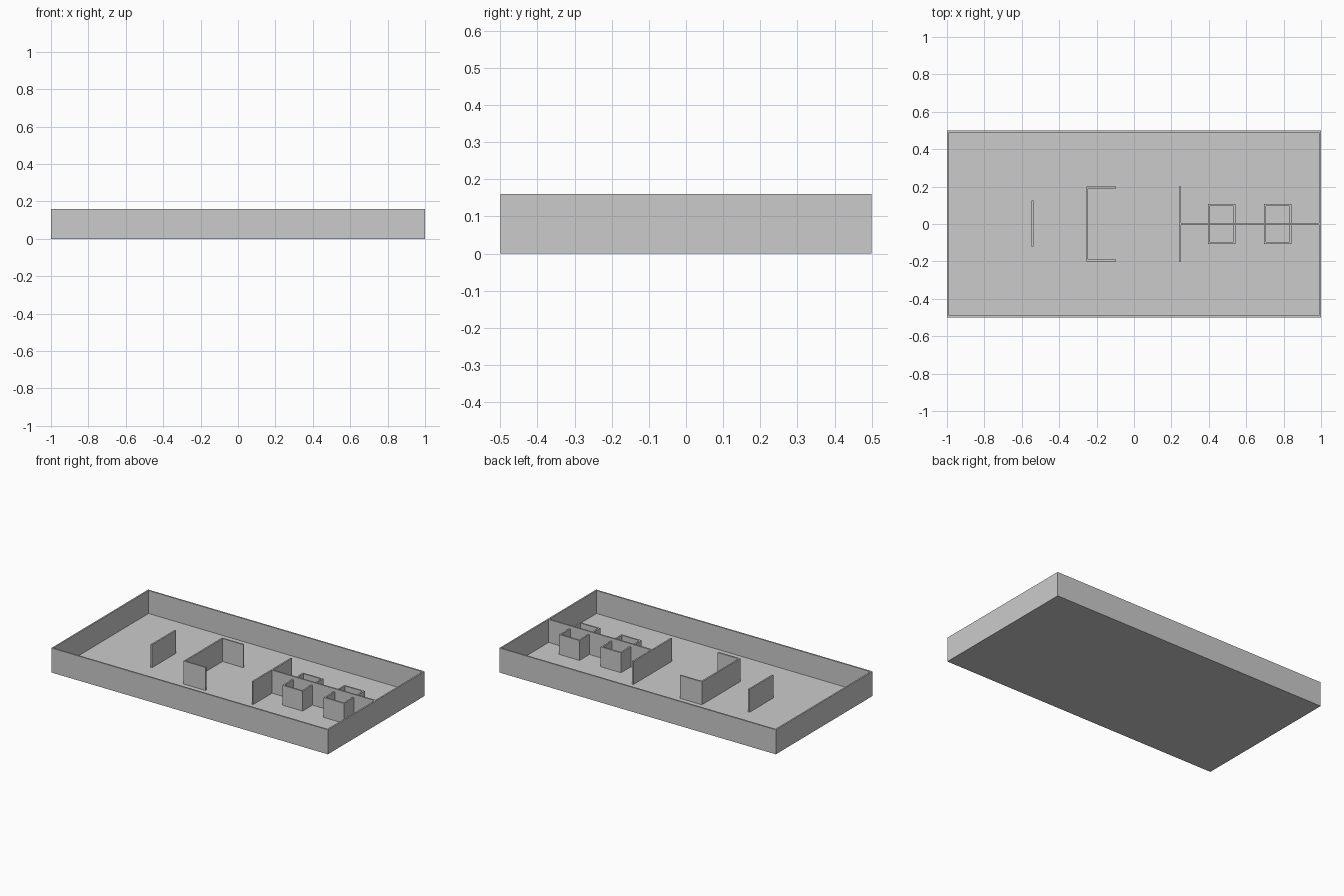
import bpy

if "Cube" in bpy.data.objects:
    bpy.data.objects.remove(bpy.data.objects["Cube"])

T = 0.01      # wall and floor thickness
H = 0.16      # full wall height
BOX_H = 0.14  # booth wall height


def box(name, x0, x1, y0, y1, z0, z1):
    bpy.ops.mesh.primitive_cube_add(
        size=1, location=((x0 + x1) / 2, (y0 + y1) / 2, (z0 + z1) / 2))
    ob = bpy.context.object
    ob.name = name
    ob.scale = (x1 - x0, y1 - y0, z1 - z0)
    bpy.ops.object.transform_apply(location=False, rotation=False, scale=True)
    return ob


# Floor slab and the end walls
box("floor", -1, 1, -0.5, 0.5, 0, T)
box("left_wall", -1, -1 + T, -0.5, 0.5, 0, H)
box("right_wall", 1 - T, 1, -0.5, 0.5, 0, H)

# Free-standing screen, bracket-shaped partition and T-shaped divider
box("screen", -0.547, -0.537, -0.12, 0.125, T, H)
box("bracket_back", -0.255, -0.245, -0.2, 0.2, T, H)
box("divider_head", 0.24, 0.25, -0.2, 0.2, T, H)
box("divider_spine", 0.25, 1 - T, -T / 2, T / 2, T, H)

# Parts repeated on both sides of the centre line
for side, s in (("front", -1), ("back", 1)):
    def strip(name, x0, x1, ya, yb, z0, z1):
        box(f"{side}_{name}", x0, x1, min(s * ya, s * yb), max(s * ya, s * yb), z0, z1)

    strip("wall", -1 + T, 1 - T, 0.5 - T, 0.5, 0, H)
    strip("bracket_arm", -0.245, -0.095, 0.19, 0.2, T, H)
    # Open-topped booths against the spine
    for i, x in enumerate((0.395, 0.695)):
        w = 0.147
        strip(f"booth_{i}_face", x, x + w, 0.097, 0.107, T, BOX_H)
        strip(f"booth_{i}_left", x, x + T, T / 2, 0.097, T, BOX_H)
        strip(f"booth_{i}_right", x + w - T, x + w, T / 2, 0.097, T, BOX_H)
